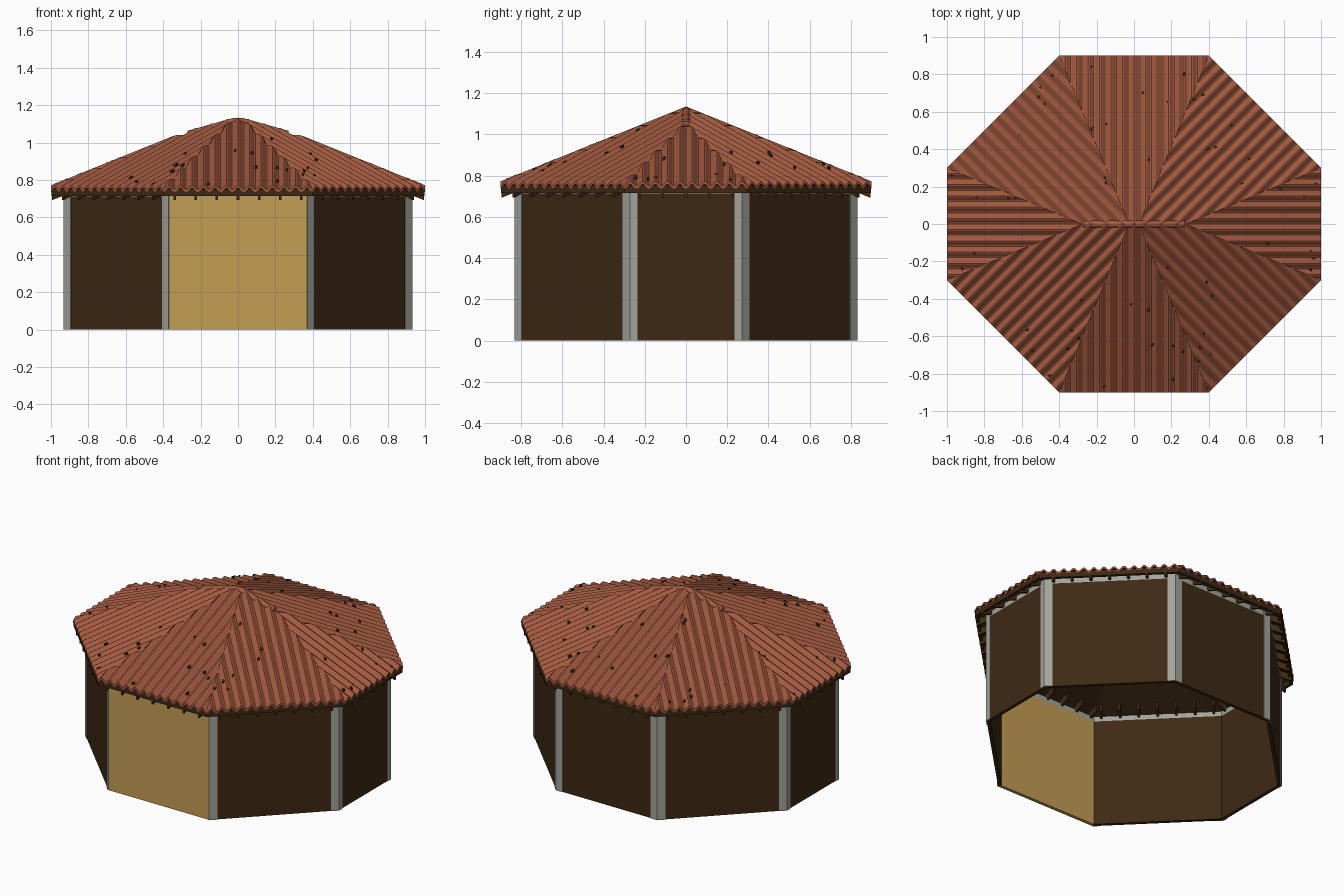
import bpy, bmesh, math, random
from mathutils import Vector

if "Cube" in bpy.data.objects:
    bpy.data.objects.remove(bpy.data.objects["Cube"])

random.seed(4)
SLOPE, EAVE = 0.403, 0.75
PERIOD = 0.062


def mat(name, c):
    m = bpy.data.materials.new(name)
    m.diffuse_color = (*c, 1)
    m.use_nodes = True
    m.node_tree.nodes["Principled BSDF"].inputs["Base Color"].default_value = m.diffuse_color
    return m


TILE = mat("terracotta", (0.36, 0.10, 0.05))
WOOD = mat("dark_wood", (0.048, 0.022, 0.007))
GOLD = mat("golden_panel", (0.55, 0.34, 0.09))
GREY = mat("grey_post", (0.37, 0.37, 0.33))

# Eight sides: outward normal, tangent and distance from the centre
N = [Vector((math.cos(k * math.pi / 4), math.sin(k * math.pi / 4), 0)) for k in range(8)]
T = [Vector((-n.y, n.x, 0)) for n in N]
C = [(1.0, 0.9192, 0.9, 0.9192)[k % 4] for k in range(8)]
FRONT = 6
UP = Vector((0, 0, 1))


def corner(k, inset):
    """Corner between side k and side k+1 of the octagon."""
    a, b = k % 8, (k + 1) % 8
    ca, cb = C[a] - inset, C[b] - inset
    s = N[a].dot(N[b])
    return N[a] * ca + T[a] * ((cb - ca * s) / N[b].dot(T[a]))


def finish(name, bm, *mats):
    bmesh.ops.recalc_face_normals(bm, faces=bm.faces[:])
    me = bpy.data.meshes.new(name)
    bm.to_mesh(me)
    bm.free()
    for m in mats:
        me.materials.append(m)
    ob = bpy.data.objects.new(name, me)
    bpy.context.collection.objects.link(ob)
    return ob


def hexa(bm, bottom, top):
    """Closed block from four bottom and four top points."""
    v = [bm.verts.new(p) for p in list(bottom) + list(top)]
    for f in ((3, 2, 1, 0), (4, 5, 6, 7), (0, 1, 5, 4), (1, 2, 6, 5), (2, 3, 7, 6), (3, 0, 4, 7)):
        bm.faces.new([v[i] for i in f])


def block(bm, plan, z0, z1):
    hexa(bm, [p + UP * z0 for p in plan], [p + UP * z1 for p in plan])


def ring_side(bm, k, inset, thick, z0, z1):
    plan = [corner(k - 1, inset), corner(k, inset), corner(k, inset + thick), corner(k - 1, inset + thick)]
    block(bm, plan, z0, z1)


def run(k, u):
    """How far up the slope side k reaches at position u along its eave."""
    e = N[k] * C[k] + T[k] * u
    lim = [(C[j] - N[j].dot(e)) / (1 - N[j].dot(N[k])) for j in range(8) if j != k]
    return max(0.0, min(lim))


def roof_point(k, u, d, dz=0.0):
    p = N[k] * (C[k] - d) + T[k] * u
    return p + UP * (EAVE + SLOPE * d + dz)


# Corrugated roof panels
for k in range(8):
    u0, u1 = corner(k - 1, 0).dot(T[k]), corner(k, 0).dot(T[k])
    waves = round((u1 - u0) / PERIOD)
    n = waves * 8
    bm = bmesh.new()
    prev = None
    for i in range(n + 1):
        u = u0 + (u1 - u0) * i / n
        h = 0.011 - 0.011 * math.cos(2 * math.pi * waves * i / n)
        d = run(k, u)
        cur = [bm.verts.new(roof_point(k, u, a, b)) for a, b in
               ((0, h), (d, h), (0, h - 0.014), (d, h - 0.014))]
        if prev:
            for a, b, m in ((0, 1, 0), (2, 3, 1), (0, 2, 0), (1, 3, 1)):
                bm.faces.new((prev[a], cur[a], cur[b], prev[b])).material_index = m
        prev = cur
    finish(f"roof_panel_{k}", bm, TILE, WOOD)

# Dark boarding under the tiles
bm = bmesh.new()
for k in range(8):
    u0, u1 = corner(k - 1, 0.01).dot(T[k]), corner(k, 0.01).dot(T[k])
    us = [u0 + (u1 - u0) * i / 24 for i in range(25)]
    for a, b in zip(us, us[1:]):
        da, db = max(run(k, a), 0.01), max(run(k, b), 0.01)
        bm.faces.new([bm.verts.new(roof_point(k, *q, -0.016)) for q in
                      ((a, 0.01), (b, 0.01), (b, db), (a, da))])
finish("roof_boarding", bm, WOOD)

# Small dark chips scattered over the tiles
bm = bmesh.new()
for k in range(8):
    for _ in range(7):
        u = random.uniform(-0.28, 0.28)
        d = random.uniform(0.05, 0.95) * run(k, u)
        w, l = random.uniform(0.005, 0.009), random.uniform(0.006, 0.011)
        q = [(u - w, d - l), (u + w, d - l * 0.4), (u + w * 0.7, d + l), (u - w * 0.5, d + l * 0.7)]
        hexa(bm, [roof_point(k, a, b, 0.012) for a, b in q], [roof_point(k, a, b, 0.0235) for a, b in q])
finish("roof_chips", bm, WOOD)

# Half-round ridge cap following the bent ridge line
bm = bmesh.new()
rows = []
for x in (-0.27, -0.027, 0.027, 0.27):
    z = EAVE + SLOPE * min(0.9, 1 - abs(x)) + 0.003
    rows.append([bm.verts.new((x, 0.02 * math.cos(a * math.pi / 6), z - 0.004 + 0.02 * math.sin(a * math.pi / 6)))
                 for a in range(7)])
for r, s in zip(rows, rows[1:]):
    for i in range(7):
        j = (i + 1) % 7
        bm.faces.new((r[i], r[j], s[j], s[i]))
bm.faces.new(rows[0])
bm.faces.new(rows[-1])
finish("ridge_cap", bm, TILE)

# Fascia board around the eave
bm = bmesh.new()
for k in range(8):
    ring_side(bm, k, 0.004, 0.02, 0.715, 0.752)
finish("fascia", bm, WOOD)

# Rafter tails below the eave
bm = bmesh.new()
for k in range(8):
    half = corner(k, 0.02).dot(T[k])
    low = corner(k - 1, 0.02).dot(T[k])
    mid, count = (half + low) / 2, round((half - low) / 0.115)
    for i in range(count):
        u = mid + (i - (count - 1) / 2) * 0.113
        q = [(u - 0.007, 0.006), (u + 0.007, 0.006), (u + 0.007, 0.15), (u - 0.007, 0.15)]
        hexa(bm, [roof_point(k, a, b, -0.06) for a, b in q], [roof_point(k, a, b, -0.017) for a, b in q])
finish("rafter_tails", bm, WOOD)

# Wall panels: golden at the front, dark elsewhere
WALL = 0.072
for k in range(8):
    bm = bmesh.new()
    ring_side(bm, k, WALL, 0.022, 0, 0.712)
    finish("front_wall" if k == FRONT else f"wall_{k}", bm, GOLD if k == FRONT else WOOD)

# Grey top plate above the walls
bm = bmesh.new()
for k in range(8):
    ring_side(bm, k, WALL, 0.022, 0.712, 0.745)
finish("wall_top_plate", bm, GREY)

# Grey corner posts, wrapped on every wall face but the front
bm = bmesh.new()
for k in range(8):
    if k == FRONT:
        continue
    w = 0.036 if k % 4 == 0 else 0.05
    for c, s in ((corner(k, WALL - 0.004), -1), (corner(k - 1, WALL - 0.004), 1)):
        e = c + T[k] * (s * w)
        block(bm, [c, e, e - N[k] * 0.008, c - N[k] * 0.008 + T[k] * (s * 0.0033)], 0, 0.735)
finish("corner_posts", bm, GREY)
